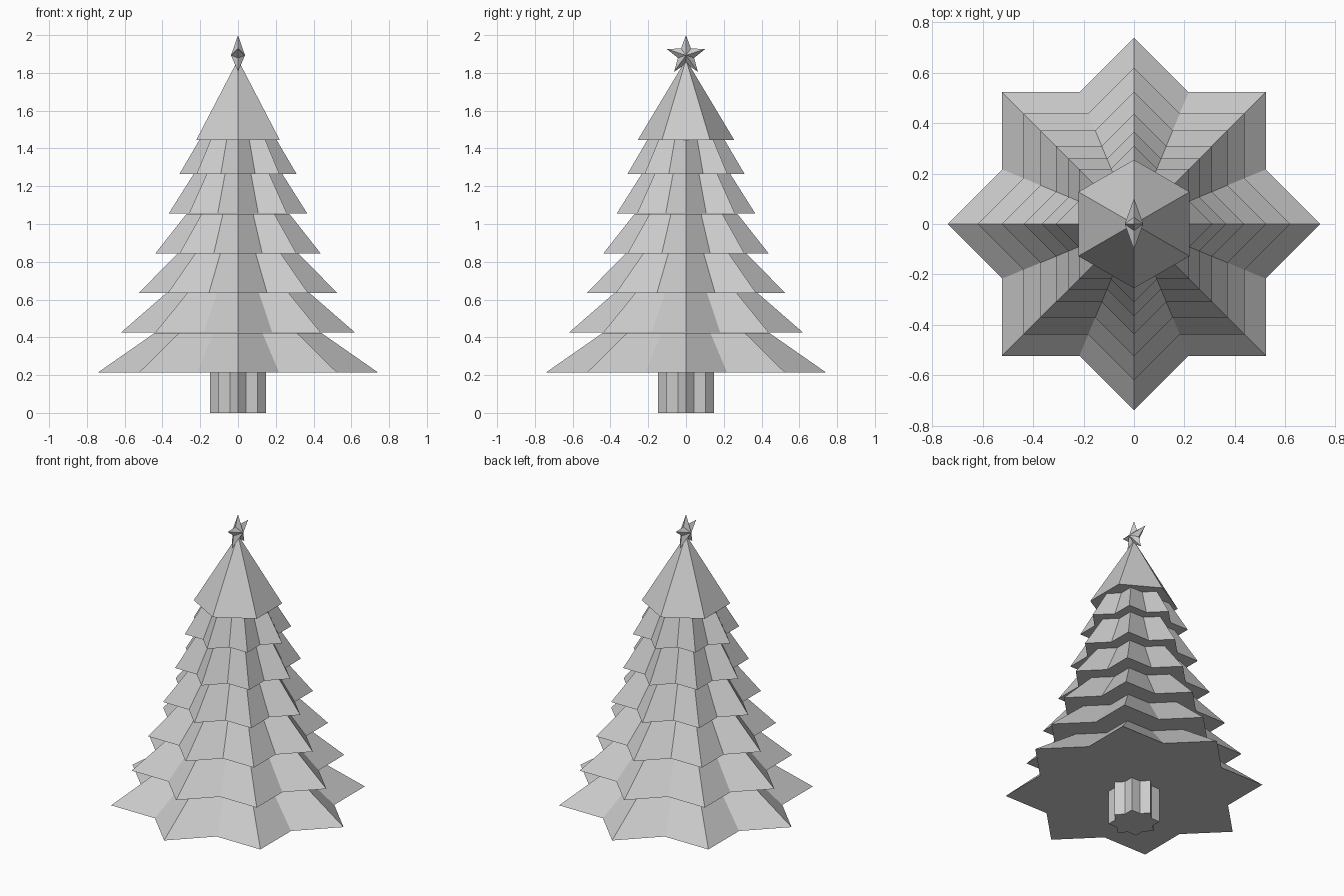
import bpy, bmesh
from math import sin, cos, pi, sqrt

cube = bpy.data.objects.get("Cube")
if cube:
    bpy.data.objects.remove(cube)

# One plain grey for everything
GREY = (0.6, 0.6, 0.6, 1.0)
grey = bpy.data.materials.new("light grey")
grey.use_nodes = True
grey.diffuse_color = GREY
grey.node_tree.nodes["Principled BSDF"].inputs["Base Color"].default_value = GREY

INNER = sqrt(0.5) / cos(pi / 8)  # notch radius of two crossed squares


def ring(count, radius, inner=1.0, start=0.0):
    """Points of a polygon or star, alternating outer and inner radius."""
    pts = []
    for i in range(count):
        r = radius * (inner if i % 2 else 1.0)
        a = start + 2 * pi * i / count
        pts.append((r * cos(a), r * sin(a)))
    return pts


def make_object(name, bm):
    bmesh.ops.recalc_face_normals(bm, faces=bm.faces)
    mesh = bpy.data.meshes.new(name)
    bm.to_mesh(mesh)
    bm.free()
    mesh.materials.append(grey)
    obj = bpy.data.objects.new(name, mesh)
    bpy.context.collection.objects.link(obj)
    return obj


def star_frustum(name, z0, z1, r0, r1):
    """Eight-pointed star prism tapering from r0 to r1."""
    bm = bmesh.new()
    low = [bm.verts.new((x, y, z0)) for x, y in ring(16, r0, INNER)]
    high = [bm.verts.new((x, y, z1)) for x, y in ring(16, r1, INNER)]
    for i in range(16):
        j = (i + 1) % 16
        bm.faces.new((low[i], low[j], high[j], high[i]))
    bm.faces.new(low[::-1])
    bm.faces.new(high)
    return make_object(name, bm)


# Fluted trunk
star_frustum("trunk", 0.0, 0.215, 0.147, 0.147)

# Six star-shaped branch tiers: bottom radius, top radius
tiers = [(0.74, 0.44), (0.62, 0.38), (0.525, 0.32),
         (0.437, 0.272), (0.367, 0.235), (0.31, 0.205)]
heights = [0.215, 0.425, 0.635, 0.845, 1.055, 1.265, 1.445]
for i, (r0, r1) in enumerate(tiers):
    star_frustum(f"branch_tier_{i + 1}", heights[i], heights[i + 1] - 0.001, r0, r1)

# Six-sided top cone
bm = bmesh.new()
base = [bm.verts.new((x, y, 1.445)) for x, y in ring(6, 0.255, start=pi / 2)]
apex = bm.verts.new((0, 0, 1.87))
for i in range(6):
    bm.faces.new((base[i], base[(i + 1) % 6], apex))
bm.faces.new(base[::-1])
make_object("treetop", bm)

# Five-pointed faceted star, standing in the side plane
bm = bmesh.new()
rim = [bm.verts.new((0, y, 1.893 + z))
       for y, z in ring(10, 0.107, 0.42, start=pi / 2)]
for side in (-1, 1):
    hub = bm.verts.new((side * 0.037, 0, 1.893))
    for i in range(10):
        bm.faces.new((rim[i], rim[(i + 1) % 10], hub))
make_object("star", bm)
